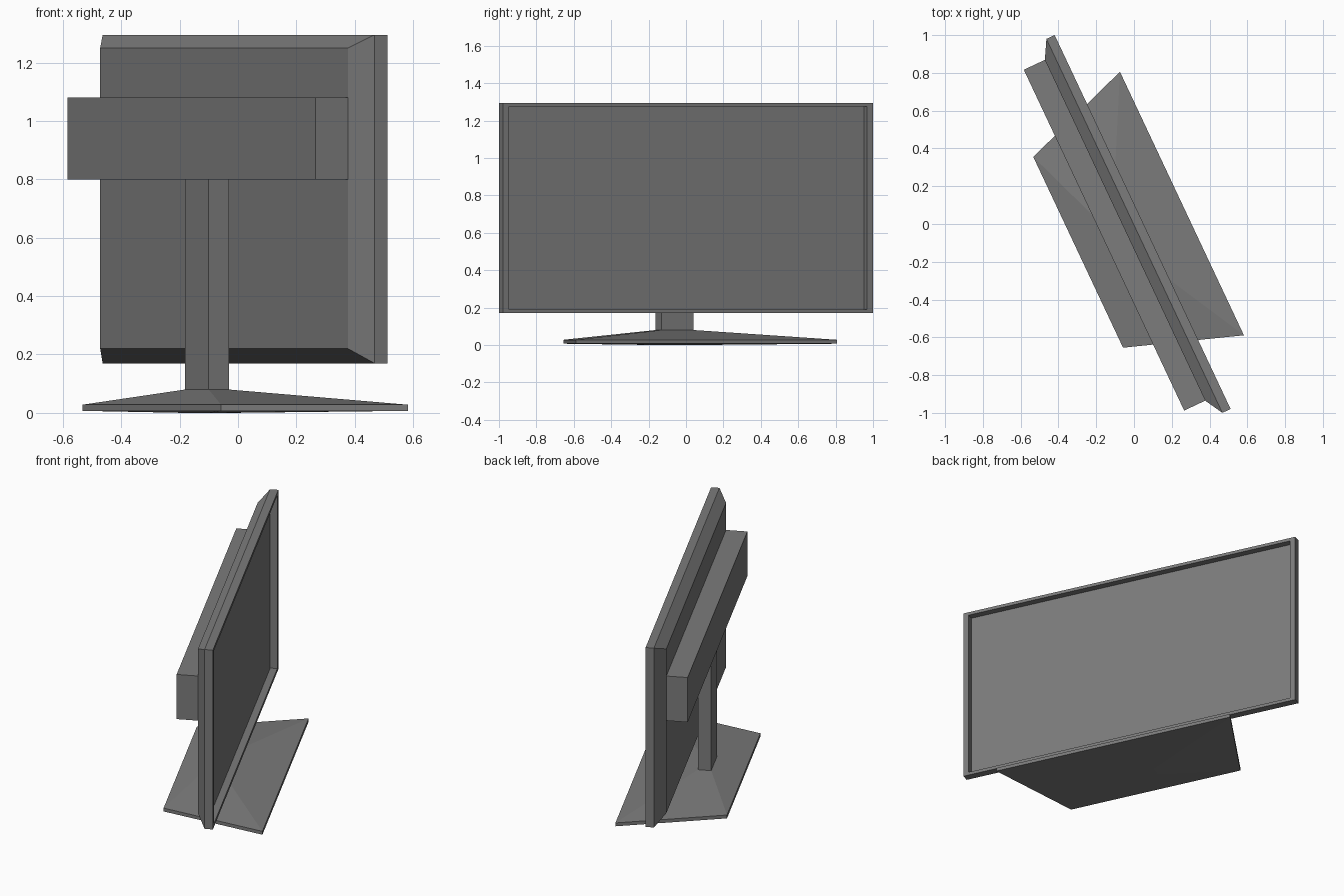
import bpy, bmesh, math
from mathutils import Matrix

cube = bpy.data.objects.get("Cube")
if cube:
    bpy.data.objects.remove(cube, do_unlink=True)

grey = bpy.data.materials.new("mid grey")
grey.use_nodes = True
grey.diffuse_color = (0.2, 0.2, 0.2, 1)
grey.node_tree.nodes["Principled BSDF"].inputs["Base Color"].default_value = (0.2, 0.2, 0.2, 1)

# Everything is built facing local +x, then turned on the spot
TURN = Matrix.Translation((0.004, -0.009, 0)) @ Matrix.Rotation(math.radians(25.2), 4, 'Z')


def loft(name, rings):
    """Skin a list of four-point rings and cap both ends."""
    bm = bmesh.new()
    loops = [[bm.verts.new(p) for p in ring] for ring in rings]
    for a, b in zip(loops, loops[1:]):
        for i in range(4):
            j = (i + 1) % 4
            bm.faces.new((a[i], a[j], b[j], b[i]))
    bm.faces.new(loops[0])
    bm.faces.new(loops[-1])
    bmesh.ops.recalc_face_normals(bm, faces=bm.faces)
    mesh = bpy.data.meshes.new(name)
    bm.to_mesh(mesh)
    bm.free()
    mesh.materials.append(grey)
    obj = bpy.data.objects.new(name, mesh)
    bpy.context.collection.objects.link(obj)
    obj.matrix_world = TURN
    return obj


def upright(x, half_width, low, high):
    """Rectangle standing across the local x axis."""
    w = half_width
    return [(x, -w, low), (x, w, low), (x, w, high), (x, -w, high)]


def flat(z, back, front, back_half, front_half):
    """Trapezoid lying at height z."""
    return [(back, -back_half, z), (front, -front_half, z),
            (front, front_half, z), (back, back_half, z)]


# Panel: recessed display, bezel, rim and tapered back
loft("screen_panel", [
    upright(0.005, 1.059, 0.19, 1.275),
    upright(0.046, 1.059, 0.19, 1.275),
    upright(0.046, 1.094, 0.17, 1.295),
    upright(-0.002, 1.094, 0.17, 1.295),
    upright(-0.057, 0.997, 0.22, 1.25),
])

# Wide housing across the back
loft("rear_housing", [
    upright(-0.057, 0.997, 0.8, 1.08),
    upright(-0.18, 0.997, 0.8, 1.08),
])

# Post and base share one footprint
post = (-0.16, -0.084, 0.095, 0.095)
foot = (-0.331, 0.276, 0.558, 0.771)
loft("stand_post", [flat(0.08, *post), flat(0.8, *post)])
loft("stand_base", [
    flat(0, *post),
    flat(0.007, *foot),
    flat(0.028, *foot),
    flat(0.08, *post),
])
